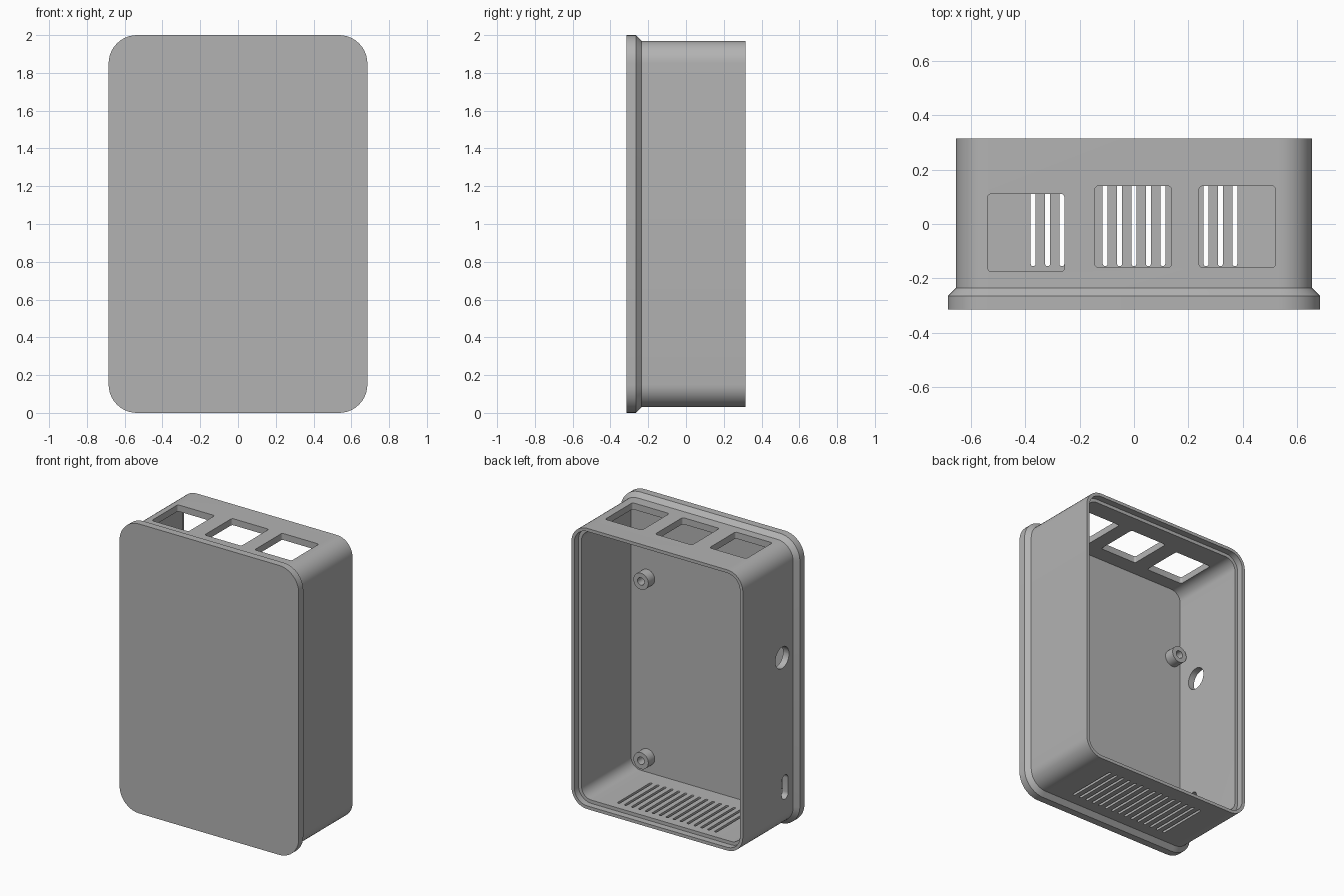
import bpy, bmesh
from math import sin, cos, pi, radians
from mathutils import Vector

if "Cube" in bpy.data.objects:
    bpy.data.objects.remove(bpy.data.objects["Cube"])

grey = bpy.data.materials.new("light_grey_plastic")
GREY = (0.45, 0.45, 0.45, 1)
grey.diffuse_color = GREY
grey.use_nodes = True
grey.node_tree.nodes["Principled BSDF"].inputs["Base Color"].default_value = GREY


def outline(half_w, half_h, radius, segments=10):
    """Rounded rectangle as 2D points."""
    points = []
    for quarter, (sx, sy) in enumerate([(1, 1), (-1, 1), (-1, -1), (1, -1)]):
        for k in range(segments + 1):
            a = (quarter + k / segments) * pi / 2
            points.append((sx * (half_w - radius) + radius * cos(a),
                           sy * (half_h - radius) + radius * sin(a)))
    return points


def loft(name, rings):
    """Skin a list of matching point rings and cap both ends."""
    bm = bmesh.new()
    loops = [[bm.verts.new(p) for p in ring] for ring in rings]
    for a, b in zip(loops, loops[1:]):
        for i in range(len(a)):
            j = (i + 1) % len(a)
            bm.faces.new((a[i], a[j], b[j], b[i]))
    bm.faces.new(loops[0][::-1])
    bm.faces.new(loops[-1])
    bmesh.ops.recalc_face_normals(bm, faces=bm.faces)
    mesh = bpy.data.meshes.new(name)
    bm.to_mesh(mesh)
    bm.free()
    obj = bpy.data.objects.new(name, mesh)
    bpy.context.collection.objects.link(obj)
    mesh.materials.append(grey)
    return obj


def activate(obj):
    bpy.ops.object.select_all(action='DESELECT')
    obj.select_set(True)
    bpy.context.view_layer.objects.active = obj


def cutter(centre, axis, half_a, half_b, radius, depth=0.08):
    """Rounded block through a wall lying across the x or z axis."""
    c = Vector(centre)
    rings = []
    for d in (-depth, depth):
        if axis == 'z':
            ring = [c + Vector((a, b, d)) for a, b in outline(half_a, half_b, radius, 6)]
        else:
            ring = [c + Vector((d, a, b)) for a, b in outline(half_a, half_b, radius, 8)]
        rings.append(ring)
    return loft("opening_cutter", rings)


# Hollow case: flanged front, chamfer, side walls, stepped rim, inside floor
profile = [(-0.315, 0), (-0.265, 0), (-0.235, 0.03), (0.315, 0.03),
           (0.315, 0.052), (0.27, 0.052), (0.27, 0.075), (-0.27, 0.075)]
case = loft("case_shell", [
    [(x, y, z + 1) for x, z in outline(0.685 - inset, 1 - inset, 0.15 - inset)]
    for y, inset in profile])

cutters = []
# Three port windows in the top wall
for x, y, half_y in [(-0.397, -0.032, 0.143), (-0.003, -0.01, 0.15), (0.38, -0.01, 0.15)]:
    cutters.append(cutter((x, y, 1.95), 'z', 0.141, half_y, 0.014))
# Row of vent slots in the bottom wall
for i in range(-7, 8):
    cutters.append(cutter((i * 0.053, 0.028, 0.05), 'z', 0.009, 0.183, 0.0085))
# Round socket and tall power slot in the right wall
cutters.append(cutter((-0.63, -0.115, 1.23), 'x', 0.074, 0.074, 0.0735))
cutters.append(cutter((-0.63, -0.145, 0.325), 'x', 0.035, 0.083, 0.034))

for c in cutters:
    c.hide_render = True
    mod = case.modifiers.new("opening", 'BOOLEAN')
    mod.operation = 'DIFFERENCE'
    mod.solver = 'EXACT'
    mod.object = c
    activate(case)
    bpy.ops.object.modifier_apply(modifier=mod.name)
    bpy.data.objects.remove(c)

# Four hollow standoffs on the inside floor
parts = [case]
for side, x in (("left", 0.485), ("right", -0.545)):
    for level, z in (("lower", 0.18), ("upper", 1.42)):
        rings = [[(x + r * cos(k * pi / 16), y, z + r * sin(k * pi / 16)) for k in range(32)]
                 for y, r in [(-0.28, 0.057), (-0.2, 0.057), (-0.2, 0.026), (-0.265, 0.026)]]
        parts.append(loft(f"{level}_{side}_standoff", rings))

for obj in parts:
    activate(obj)
    bpy.ops.object.shade_smooth_by_angle(angle=radians(30))
